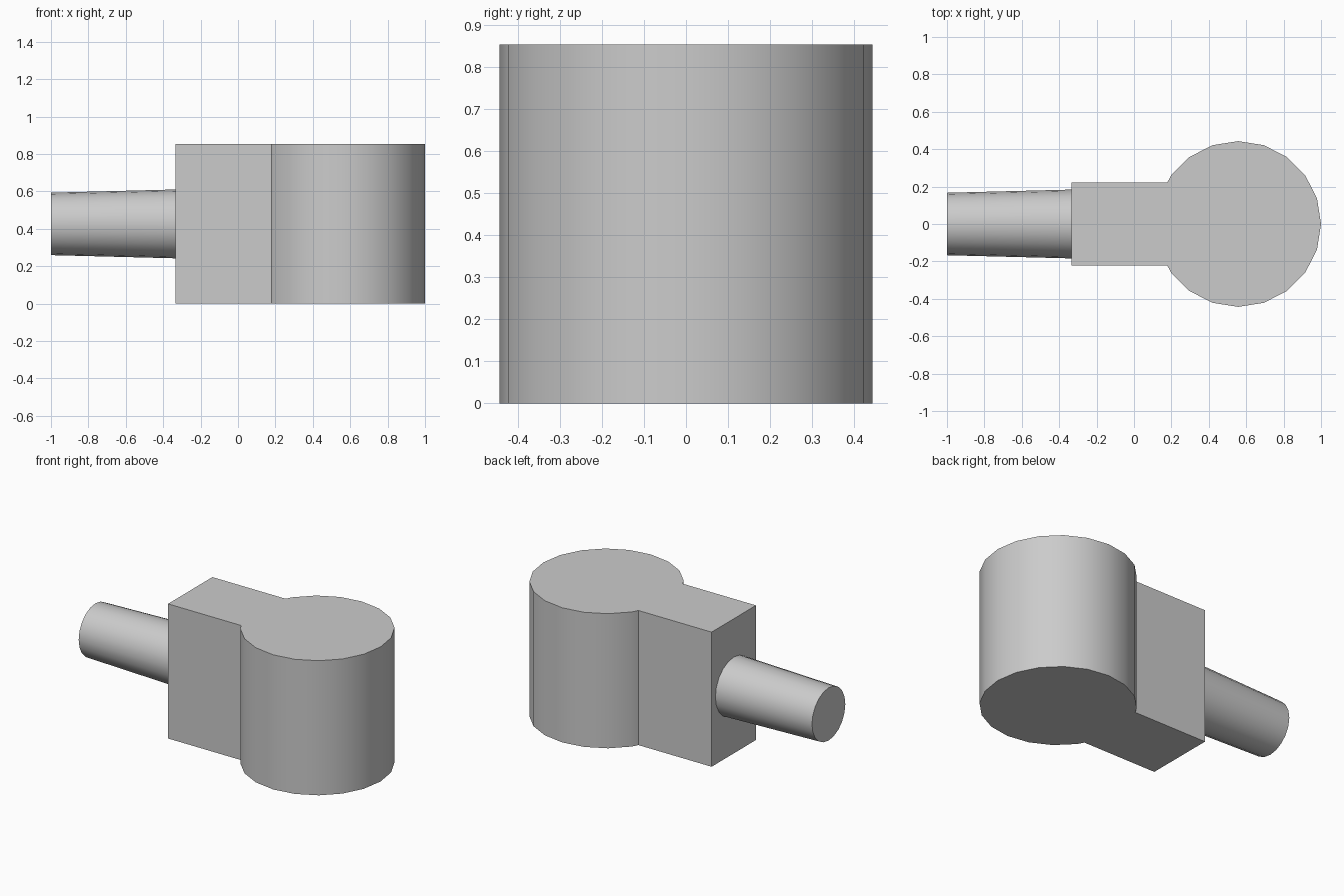
import bpy, bmesh
from math import cos, sin, pi, radians
from mathutils import Matrix, Vector

cube = bpy.data.objects.get("Cube")
if cube:
    bpy.data.objects.remove(cube, do_unlink=True)

HEIGHT = 0.853
RADIUS = 0.443
CENTRE_X = 1 - RADIUS
SIDES = 20
NECK_HALF = 0.222
NECK_END = -0.335

grey = bpy.data.materials.new("plain grey")
grey.use_nodes = True
colour = (0.6, 0.6, 0.6, 1)
grey.diffuse_color = colour
grey.node_tree.nodes["Principled BSDF"].inputs["Base Color"].default_value = colour


def finish(name, bm):
    bmesh.ops.recalc_face_normals(bm, faces=bm.faces)
    mesh = bpy.data.meshes.new(name)
    bm.to_mesh(mesh)
    bm.free()
    mesh.materials.append(grey)
    obj = bpy.data.objects.new(name, mesh)
    bpy.context.collection.objects.link(obj)
    bpy.ops.object.select_all(action="DESELECT")
    obj.select_set(True)
    bpy.context.view_layer.objects.active = obj
    bpy.ops.object.shade_smooth_by_angle(angle=radians(30))
    return obj


# Round head and rectangular neck, extruded from one keyhole outline
ring = [Vector((CENTRE_X + RADIUS * cos(a), RADIUS * sin(a)))
        for a in (2 * pi * i / SIDES for i in range(-SIDES // 2, SIDES // 2))]
arc = [p for p in ring if p.x > CENTRE_X or abs(p.y) > NECK_HALF]
join_x = 0.178
outline = ([(NECK_END, -NECK_HALF), (join_x, -NECK_HALF)]
           + [tuple(p) for p in arc]
           + [(join_x, NECK_HALF), (NECK_END, NECK_HALF)])
bm = bmesh.new()
base = bm.faces.new([bm.verts.new((x, y, 0)) for x, y in outline])
top = bmesh.ops.extrude_face_region(bm, geom=[base], use_keep_orig=True)["geom"]
bmesh.ops.translate(bm, vec=(0, 0, HEIGHT),
                    verts=[g for g in top if isinstance(g, bmesh.types.BMVert)])
finish("head_and_neck", bm)

# Slightly tapered side stub
length = NECK_END + 1
bm = bmesh.new()
bmesh.ops.create_cone(
    bm, cap_ends=True, segments=SIDES, radius1=0.167, radius2=0.184, depth=length,
    matrix=Matrix.Translation((NECK_END - length / 2, 0, HEIGHT / 2))
    @ Matrix.Rotation(pi / 2, 4, "Y"))
finish("side_stub", bm)
